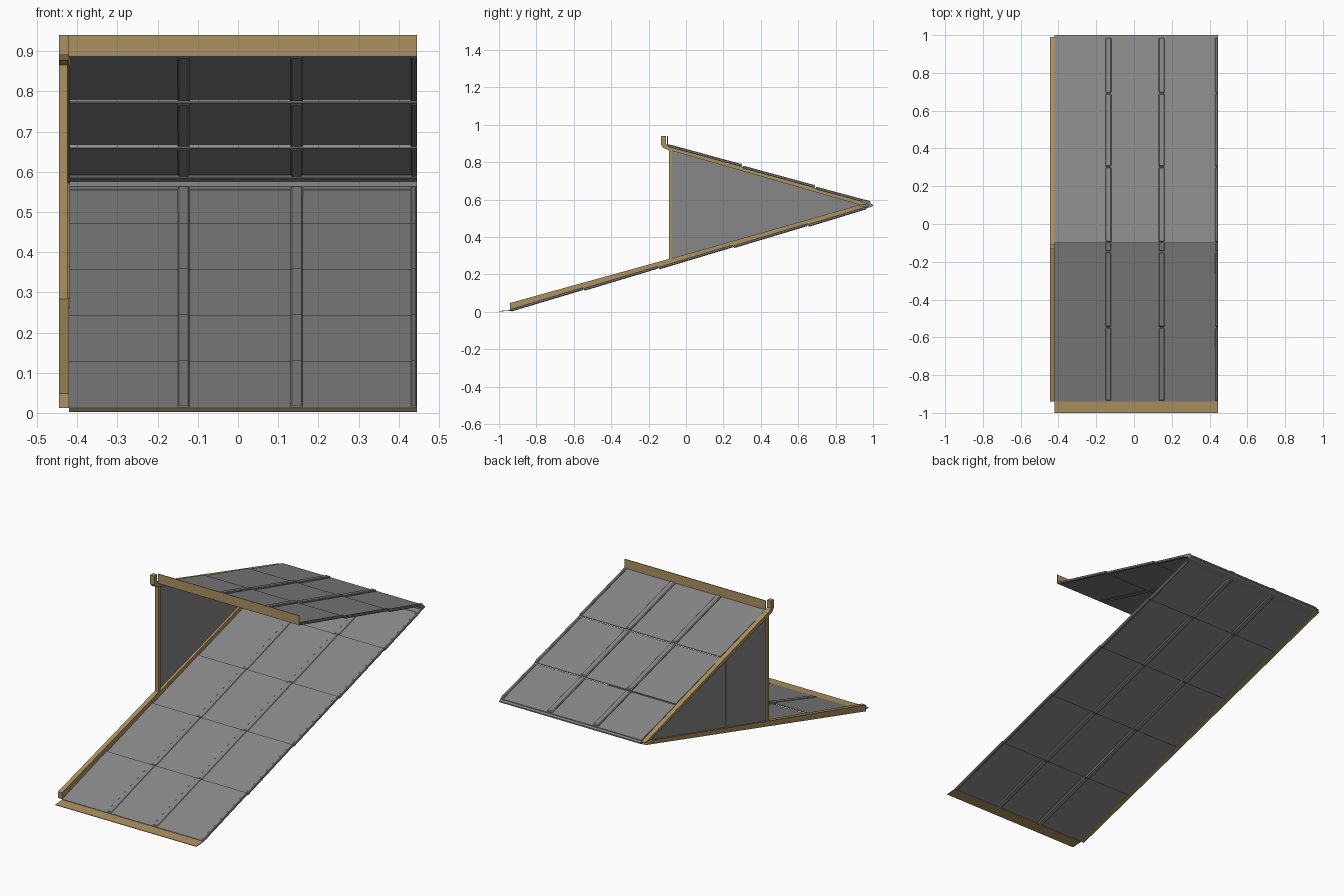
import bpy, bmesh, math

if "Cube" in bpy.data.objects:
    bpy.data.objects.remove(bpy.data.objects["Cube"])


def material(name, rgb):
    m = bpy.data.materials.new(name)
    m.diffuse_color = (*rgb, 1)
    m.use_nodes = True
    m.node_tree.nodes["Principled BSDF"].inputs["Base Color"].default_value = m.diffuse_color
    return m


GREY = material("slate grey", (0.245, 0.245, 0.245))
WOOD = material("tan wood", (0.41, 0.285, 0.115))
LEFT, RIGHT = -0.42, 0.445


def prism(name, pts, x0, x1, mat, bevel=0):
    """Extrude a (y, z) outline from x0 to x1."""
    bm = bmesh.new()
    face = bm.faces.new([bm.verts.new((x0, y, z)) for y, z in pts])
    ext = bmesh.ops.extrude_face_region(bm, geom=[face])
    bmesh.ops.translate(bm, vec=(x1 - x0, 0, 0),
                        verts=[v for v in ext["geom"] if isinstance(v, bmesh.types.BMVert)])
    bmesh.ops.recalc_face_normals(bm, faces=bm.faces)
    me = bpy.data.meshes.new(name)
    bm.to_mesh(me)
    bm.free()
    me.materials.append(mat)
    ob = bpy.data.objects.new(name, me)
    bpy.context.collection.objects.link(ob)
    if bevel:
        mod = ob.modifiers.new("bevel", 'BEVEL')
        mod.width = bevel
        mod.segments = 1
    return ob


def lower(y):
    return 0.016 + 0.285 * (y + 0.94)


def upper(y):
    return 0.572 + 0.288 * (1 - y)


def slab(name, line, sign, y0, y1, lift0, lift1, inner, outer, x0, x1, mat, bevel=0):
    """Strip following a slope; sign is the outward z direction."""
    pts = [(y0, line(y0) + sign * (lift0 + outer)), (y1, line(y1) + sign * (lift1 + outer)),
           (y1, line(y1) + sign * (lift1 - inner)), (y0, line(y0) + sign * (lift0 - inner))]
    return prism(name, pts, x0, x1, mat, bevel)


# Overlapping roof panel rows with raised seams
slopes = (
    ("lower", lower, -1, [-0.94, -0.55, -0.15, 0.25, 0.65, 0.985], 0.006, 0.0),
    ("upper", upper, 1, [-0.1, 0.3, 0.69, 0.99], 0.0, 0.006),
)
ribs = ((-0.151, -0.120), (0.130, 0.162), (0.429, RIGHT))
for label, line, sign, rows, l0, l1 in slopes:
    for i, (y0, y1) in enumerate(zip(rows, rows[1:])):
        slab(f"{label}_panel_row_{i}", line, sign, y0, y1, l0, l1,
             0.002, 0.002, LEFT, RIGHT, GREY)
        for j, (a, b) in enumerate(ribs):
            end = min(y1, 0.965 if label == "lower" else 0.985)
            slab(f"{label}_seam_{i}_{j}", line, sign, y0 + 0.005, end, l0, l1,
                 0.005, 0.010, a, b, GREY, 0.004)

# Folded cap where the two slopes meet
prism("fold_cap", [(0.94, lower(0.94) - 0.004), (0.985, 0.560), (1.0, 0.566), (1.0, 0.573),
                   (0.985, 0.580), (0.94, upper(0.94) + 0.006),
                   (0.945, upper(0.945) - 0.003), (0.972, 0.576),
                   (0.972, 0.562), (0.945, lower(0.945) + 0.003)], LEFT, RIGHT, GREY)

# Thin wooden edging strips along the two open ends
prism("lower_edge_strip", [(-1.0, 0.002), (-0.935, 0.006), (-0.935, 0.010), (-1.0, 0.005)],
      LEFT, RIGHT, WOOD)
prism("upper_edge_strip", [(-0.101, 0.890), (-0.097, 0.890), (-0.097, 0.94), (-0.101, 0.94)],
      LEFT, RIGHT, WOOD)

# Wooden side beams
prism("lower_side_beam", [(-0.94, lower(-0.94) - 0.004), (0.99, lower(0.99) - 0.004),
                          (0.93, lower(0.93) + 0.017), (-0.94, lower(-0.94) + 0.032)],
      -0.445, LEFT, WOOD)
prism("upper_side_beam", [(0.99, upper(0.99)), (-0.095, upper(-0.095) + 0.002),
                          (-0.108, 0.900), (-0.108, 0.94), (-0.133, 0.94),
                          (-0.133, 0.893), (-0.123, 0.877), (-0.1, 0.868),
                          (0.93, upper(0.93) - 0.017)], -0.445, LEFT, WOOD)

# Upright post at the open end of the side wall
prism("side_post", [(-0.092, lower(-0.092)), (-0.074, lower(-0.074)),
                    (-0.074, upper(-0.074) - 0.01), (-0.092, upper(-0.092) - 0.01)],
      -0.445, -0.424, WOOD)

# Triangular side wall made of three upright panels
cuts = [-0.08, 0.275, 0.63, 0.98]
for i, (y0, y1) in enumerate(zip(cuts, cuts[1:])):
    shift = 0.0015 * i
    prism(f"side_wall_panel_{i}", [(y0, lower(y0) + 0.004), (y1, lower(y1) + 0.004),
                                   (y1, upper(y1) - 0.004), (y0, upper(y0) - 0.004)],
          -0.437 + shift, -0.432 + shift, GREY)

# Slim inner wooden trims framing the wall
slab("lower_wall_trim", lower, -1, -0.08, 0.93, 0, 0, 0.024, 0, -0.43, -0.418, WOOD)
slab("upper_wall_trim", upper, 1, -0.08, 0.93, 0, 0, 0.02, 0, -0.43, -0.418, WOOD)
